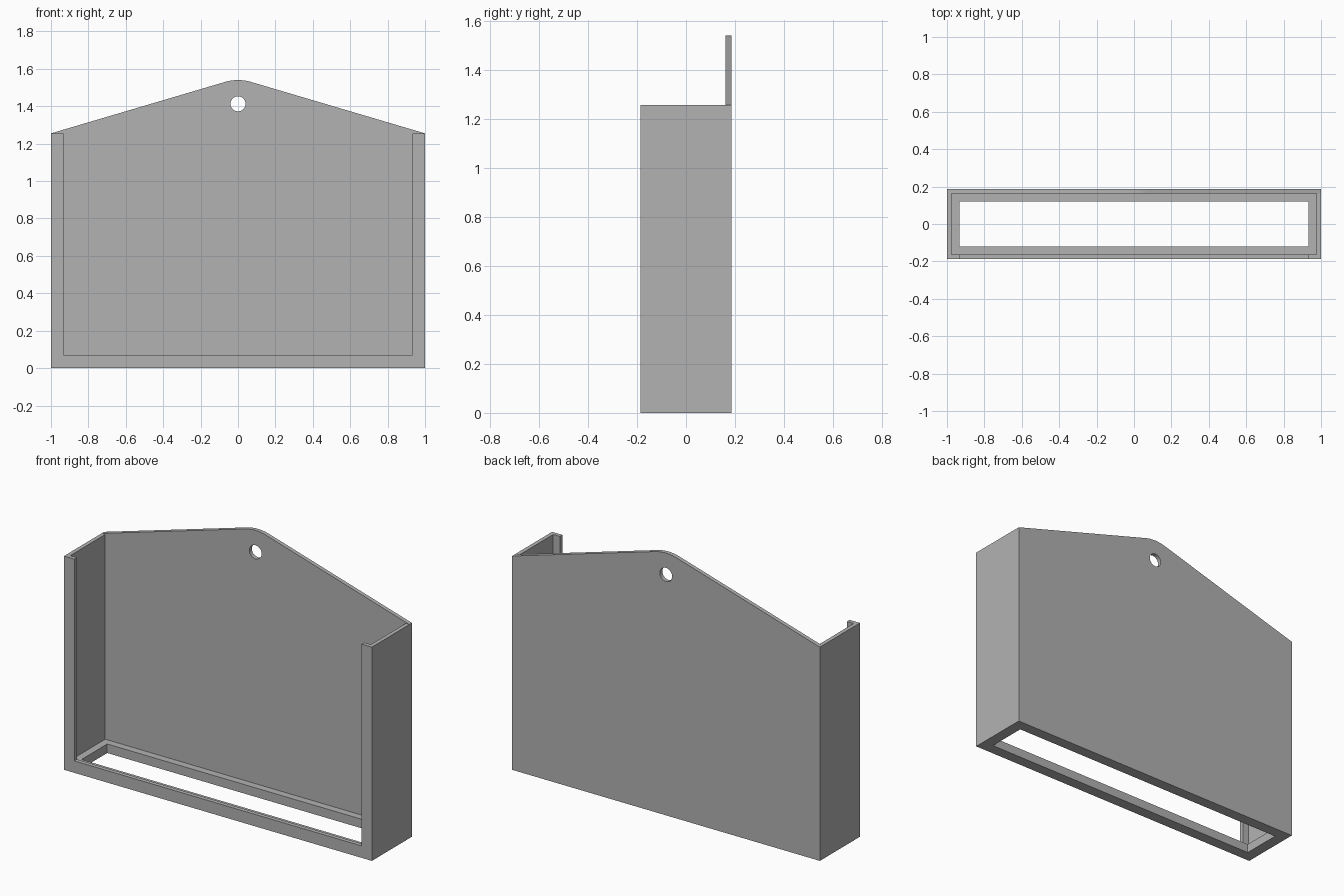
import bpy
import bmesh
import math

cube = bpy.data.objects.get("Cube")
if cube:
    bpy.data.objects.remove(cube, do_unlink=True)

# Main sizes
HALF_W, HALF_D, SIDE_H, PEAK = 1.0, 0.186, 1.255, 1.54
WALL, RIM, LIP_H, FLOOR = 0.024, 0.067, 0.07, 0.053
inner_y = HALF_D - WALL

grey = bpy.data.materials.new("plain grey")
grey.use_nodes = True
colour = (0.448, 0.448, 0.448, 1)
grey.diffuse_color = colour
grey.node_tree.nodes["Principled BSDF"].inputs["Base Color"].default_value = colour


def prism(name, outline, y0, y1):
    """Extrude an x-z outline from y0 to y1."""
    bm = bmesh.new()
    face = bm.faces.new([bm.verts.new((x, y0, z)) for x, z in outline])
    out = bmesh.ops.extrude_face_region(bm, geom=[face])
    moved = [v for v in out["geom"] if isinstance(v, bmesh.types.BMVert)]
    bmesh.ops.translate(bm, verts=moved, vec=(0, y1 - y0, 0))
    bmesh.ops.recalc_face_normals(bm, faces=bm.faces)
    mesh = bpy.data.meshes.new(name)
    bm.to_mesh(mesh)
    bm.free()
    obj = bpy.data.objects.new(name, mesh)
    bpy.context.collection.objects.link(obj)
    mesh.materials.append(grey)
    return obj


def box(name, half_x, y0, y1, z0, z1):
    return prism(name, [(-half_x, z0), (half_x, z0), (half_x, z1), (-half_x, z1)], y0, y1)


# Gabled outline with a rounded peak
slope = math.atan(0.296)
radius = 0.07 / math.sin(slope)
steps = 10
arc = []
for i in range(steps + 1):
    a = slope * (1 - 2 * i / steps)
    arc.append((radius * math.sin(a), PEAK - radius * (1 - math.cos(a))))
outline = [(-HALF_W, 0), (HALF_W, 0), (HALF_W, SIDE_H)] + arc + [(-HALF_W, SIDE_H)]
holder = prism("wall_holder", outline, -HALF_D, HALF_D)

# Hanging hole outline
circle = [(0.04 * math.cos(math.tau * i / 40), 1.413 + 0.04 * math.sin(math.tau * i / 40))
          for i in range(40)]

cutters = [
    box("gable_trim", 2, -1, inner_y, SIDE_H, 2),
    box("pocket", HALF_W - WALL, -inner_y, inner_y, FLOOR, 2),
    box("front_opening", HALF_W - RIM, -1, 0, LIP_H, 2),
    box("floor_opening", HALF_W - RIM, RIM - HALF_D, HALF_D - RIM, -1, 0.5),
    prism("hanging_hole", circle, -1, 1),
]
for cutter in cutters:
    cutter.hide_render = True
    mod = holder.modifiers.new(cutter.name, "BOOLEAN")
    mod.operation = "DIFFERENCE"
    mod.solver = "EXACT"
    mod.object = cutter

# Bake the cuts and drop the cutters
bpy.context.view_layer.update()
baked = bpy.data.meshes.new_from_object(
    holder.evaluated_get(bpy.context.evaluated_depsgraph_get()))
holder.modifiers.clear()
holder.data = baked
for cutter in cutters:
    bpy.data.objects.remove(cutter, do_unlink=True)
